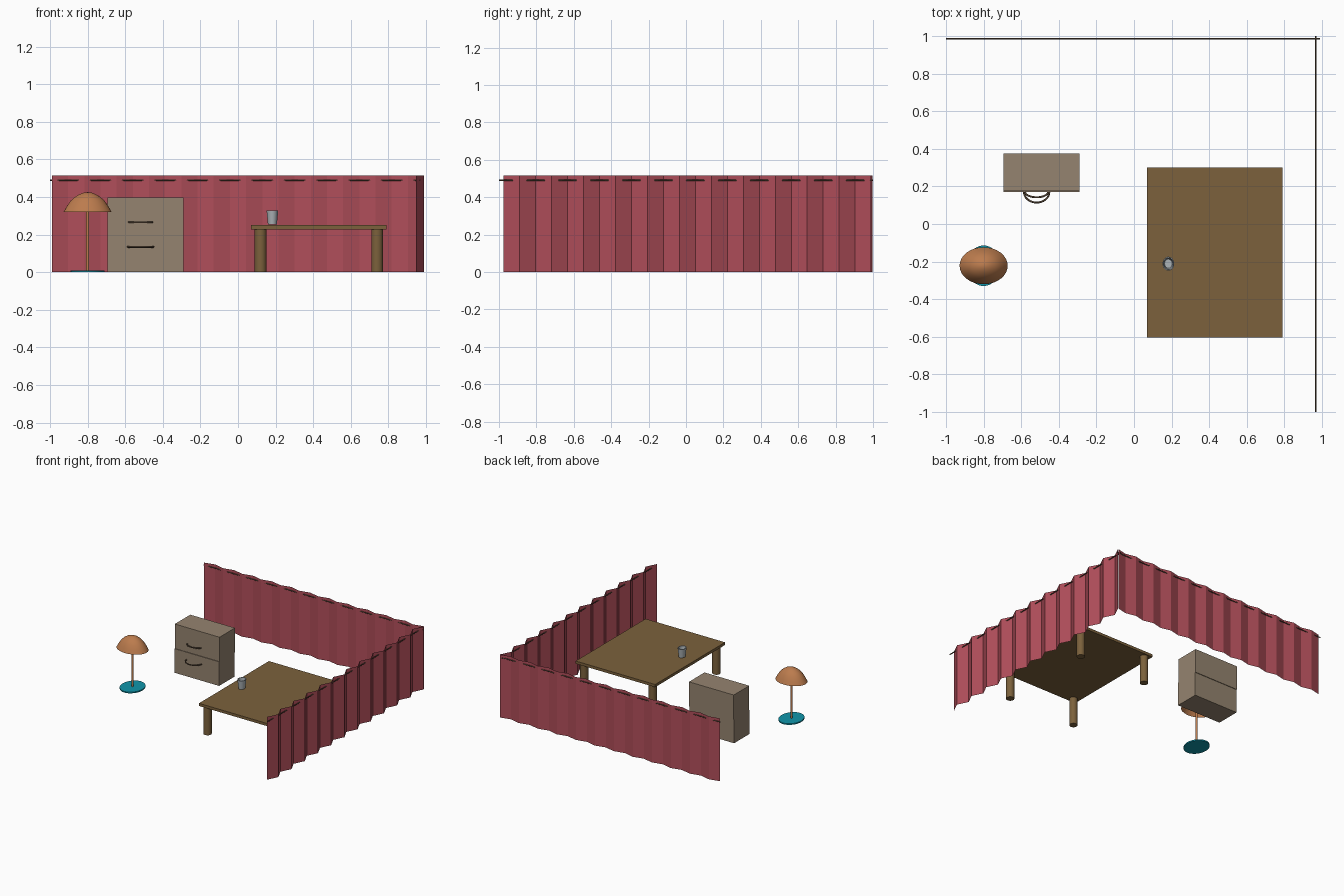
import bpy, bmesh, math
from mathutils import Vector

if "Cube" in bpy.data.objects:
    bpy.data.objects.remove(bpy.data.objects["Cube"])


def mat(name, r, g, b):
    m = bpy.data.materials.new(name)
    m.diffuse_color = (r, g, b, 1)
    m.use_nodes = True
    m.node_tree.nodes["Principled BSDF"].inputs["Base Color"].default_value = m.diffuse_color
    return m


RED = mat("curtain_red", 0.43, 0.075, 0.1)
WOOD = mat("table_wood", 0.2, 0.12, 0.045)
TAUPE = mat("drawer_taupe", 0.3, 0.23, 0.16)
COPPER = mat("shade_copper", 0.5, 0.2, 0.075)
TEAL = mat("base_teal", 0.005, 0.3, 0.4)
GREY = mat("cup_grey", 0.42, 0.46, 0.48)
DARK = mat("rod_brown", 0.1, 0.065, 0.04)


def add(name, bm, material, smooth=False):
    me = bpy.data.meshes.new(name)
    bm.to_mesh(me)
    bm.free()
    ob = bpy.data.objects.new(name, me)
    bpy.context.collection.objects.link(ob)
    me.materials.append(material)
    if smooth:
        bpy.ops.object.select_all(action='DESELECT')
        ob.select_set(True)
        bpy.context.view_layer.objects.active = ob
        bpy.ops.object.shade_smooth_by_angle(angle=math.radians(40))
    return ob


def box(name, lo, hi, material):
    bm = bmesh.new()
    bmesh.ops.create_cube(bm, size=1)
    for v in bm.verts:
        v.co = [l + (c + 0.5) * (h - l) for c, l, h in zip(v.co, lo, hi)]
    return add(name, bm, material)


def lathe(name, center, profile, material, yscale=1.0, n=32):
    """Spin (radius, z) points about a vertical axis; yscale squashes in y."""
    bm = bmesh.new()
    vs = [bm.verts.new((r, 0, z)) for r, z in profile]
    es = [bm.edges.new(p) for p in zip(vs, vs[1:])]
    bmesh.ops.spin(bm, geom=vs + es, axis=(0, 0, 1), cent=(0, 0, 0),
                   angle=math.tau, steps=n, use_duplicate=False)
    bmesh.ops.remove_doubles(bm, verts=bm.verts, dist=1e-5)
    bmesh.ops.recalc_face_normals(bm, faces=bm.faces)
    for v in bm.verts:
        v.co = (v.co.x + center[0], v.co.y * yscale + center[1], v.co.z)
    return add(name, bm, material, True)


def tube(name, points, radius, material):
    cu = bpy.data.curves.new(name, 'CURVE')
    cu.dimensions = '3D'
    cu.bevel_depth = radius
    cu.bevel_resolution = 2
    cu.use_fill_caps = True
    sp = cu.splines.new('POLY')
    sp.points.add(len(points) - 1)
    for p, co in zip(sp.points, points):
        p.co = (*co, 1)
    ob = bpy.data.objects.new(name, cu)
    bpy.context.collection.objects.link(ob)
    cu.materials.append(material)


def curtain(name, start, end, out, amp, top=0.515, folds=23):
    """Pleated sheet: zigzag from start to end, displaced along out."""
    bm = bmesh.new()
    a, b, o = Vector((*start, 0)), Vector((*end, 0)), Vector((*out, 0))
    rows = []
    for i in range(folds + 1):
        p = a.lerp(b, i / folds) + o * amp * (1 if i % 2 else -1)
        rows.append((bm.verts.new(p), bm.verts.new(p + Vector((0, 0, top)))))
    for (p, q), (r, s) in zip(rows, rows[1:]):
        bm.faces.new((p, r, s, q))
    return add(name, bm, RED)


# Curtains and their rods
curtain("back_curtain", (-0.99, 0.986), (0.99, 0.986), (0, 1), 0.01)
curtain("right_curtain", (0.968, -0.975), (0.968, 0.99), (1, 0), 0.021)
tube("back_rod", [(-1, 0.986, 0.49), (0.99, 0.986, 0.49)], 0.004, DARK)
tube("right_rod", [(0.968, -1, 0.49), (0.968, 1, 0.49)], 0.004, DARK)

# Table
box("table_top", (0.07, -0.605, 0.228), (0.79, 0.3, 0.25), WOOD)
for sx, x in (("left", 0.12), ("right", 0.74)):
    for sy, y in (("front", -0.565), ("back", 0.26)):
        lathe(f"{sy}_{sx}_table_leg", (x, y),
              [(0, 0), (0.031, 0), (0.031, 0.228), (0, 0.228)], WOOD)

# Drawer unit with bowed handles
box("lower_drawer", (-0.695, 0.17, 0), (-0.29, 0.37, 0.197), TAUPE)
box("upper_drawer", (-0.695, 0.175, 0.197), (-0.29, 0.375, 0.397), TAUPE)
for name, z, half, depth in (("lower_handle", 0.135, 0.068, 0.058),
                             ("upper_handle", 0.266, 0.062, 0.03)):
    arc = [(-0.518 - half * math.cos(t), 0.172 - depth * math.sin(t), z)
           for t in (math.pi * i / 16 for i in range(17))]
    tube(name, arc, 0.005, DARK)

# Lamp
LAMP = (-0.8, -0.222)
lathe("lamp_base", LAMP, [(0, 0), (0.09, 0), (0.09, 0.01), (0, 0.01)], TEAL, 1.2)
lathe("lamp_pole", LAMP, [(0, 0.01), (0.008, 0.01), (0.008, 0.42), (0, 0.42)], COPPER, 1, 16)
lathe("lamp_shade", LAMP, [(0.128, 0.32), (0.111, 0.35), (0.09, 0.38), (0.068, 0.4),
                           (0.045, 0.414), (0.022, 0.423), (0, 0.426)], COPPER, 0.77)

# Hollow cup on the table
lathe("cup", (0.183, -0.211), [(0, 0.255), (0.024, 0.255), (0.031, 0.328), (0.026, 0.328),
                               (0.02, 0.265), (0, 0.265)], GREY, 1.2)
